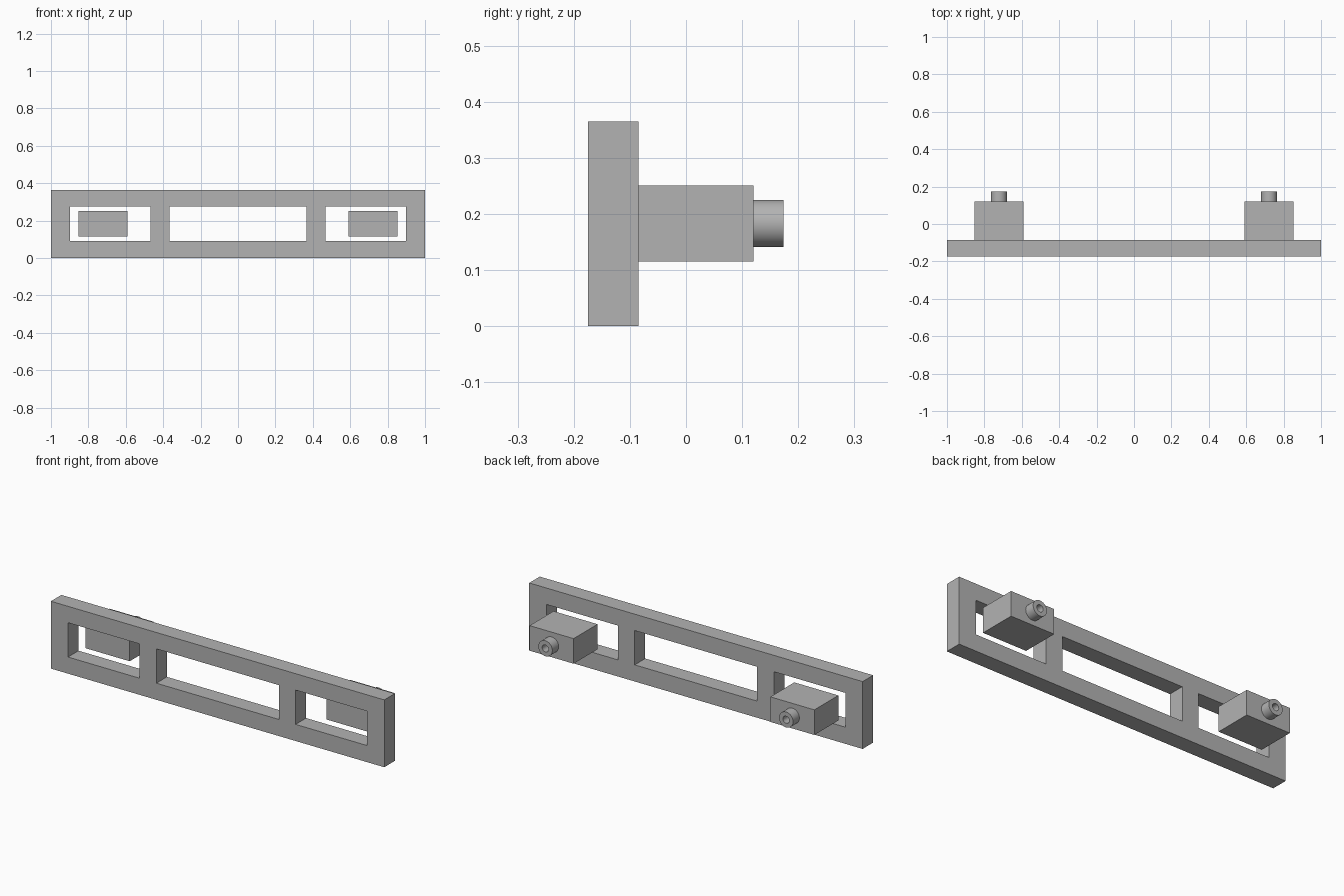
import bpy, bmesh, math
from mathutils import Matrix, Vector

cube = bpy.data.objects.get("Cube")
if cube:
    bpy.data.objects.remove(cube, do_unlink=True)

GREY = (0.45, 0.45, 0.45, 1)
grey = bpy.data.materials.new("plain grey")
grey.use_nodes = True
grey.diffuse_color = GREY
grey.node_tree.nodes["Principled BSDF"].inputs["Base Color"].default_value = GREY

FRONT, BACK = -0.175, -0.085      # frame faces
BLOCK_END, PIN_END = 0.12, 0.174  # rear ends of block and pin


def finish(name, bm):
    bmesh.ops.recalc_face_normals(bm, faces=bm.faces)
    mesh = bpy.data.meshes.new(name)
    bm.to_mesh(mesh)
    bm.free()
    mesh.materials.append(grey)
    obj = bpy.data.objects.new(name, mesh)
    bpy.context.collection.objects.link(obj)
    return obj


# Frame: grid of cells with three windows left out, extruded to thickness
xs = [-1, -0.897, -0.468, -0.367, 0.367, 0.468, 0.897, 1]
zs = [0, 0.09, 0.276, 0.365]
bm = bmesh.new()
grid = [[bm.verts.new((x, FRONT, z)) for z in zs] for x in xs]
for i in range(len(xs) - 1):
    for j in range(len(zs) - 1):
        if not (j == 1 and i % 2 == 1):
            bm.faces.new((grid[i][j], grid[i + 1][j], grid[i + 1][j + 1], grid[i][j + 1]))
ext = bmesh.ops.extrude_face_region(bm, geom=bm.faces[:], use_keep_orig=True)
moved = [g for g in ext["geom"] if isinstance(g, bmesh.types.BMVert)]
bmesh.ops.translate(bm, verts=moved, vec=(0, BACK - FRONT, 0))
finish("frame", bm)


def block(name, side):
    bm = bmesh.new()
    size = Vector((0.264, BLOCK_END - BACK, 0.136))
    centre = Vector((side * 0.722, (BACK + BLOCK_END) / 2, 0.183))
    bmesh.ops.create_cube(bm, matrix=Matrix.LocRotScale(centre, None, size))
    finish(name, bm)


def pin(name, side):
    # Hollow pin: turned profile with a central bore
    cx, cz, outer, bore = side * 0.722, 0.183, 0.042, 0.019
    bm = bmesh.new()
    profile = [(outer, BLOCK_END), (outer, PIN_END), (bore, PIN_END), (bore, BLOCK_END)]
    verts = [bm.verts.new((cx + r, y, cz)) for r, y in profile]
    edges = [bm.edges.new((verts[i], verts[(i + 1) % 4])) for i in range(4)]
    bmesh.ops.spin(bm, geom=verts + edges, cent=(cx, 0, cz), axis=(0, 1, 0),
                   angle=math.tau, steps=48, use_merge=True)
    bmesh.ops.remove_doubles(bm, verts=bm.verts, dist=0.0001)
    obj = finish(name, bm)
    bpy.ops.object.select_all(action="DESELECT")
    obj.select_set(True)
    bpy.context.view_layer.objects.active = obj
    bpy.ops.object.shade_smooth_by_angle(angle=math.radians(35))


for label, side in (("left", 1), ("right", -1)):
    block(label + "_block", side)
    pin(label + "_pin", side)
